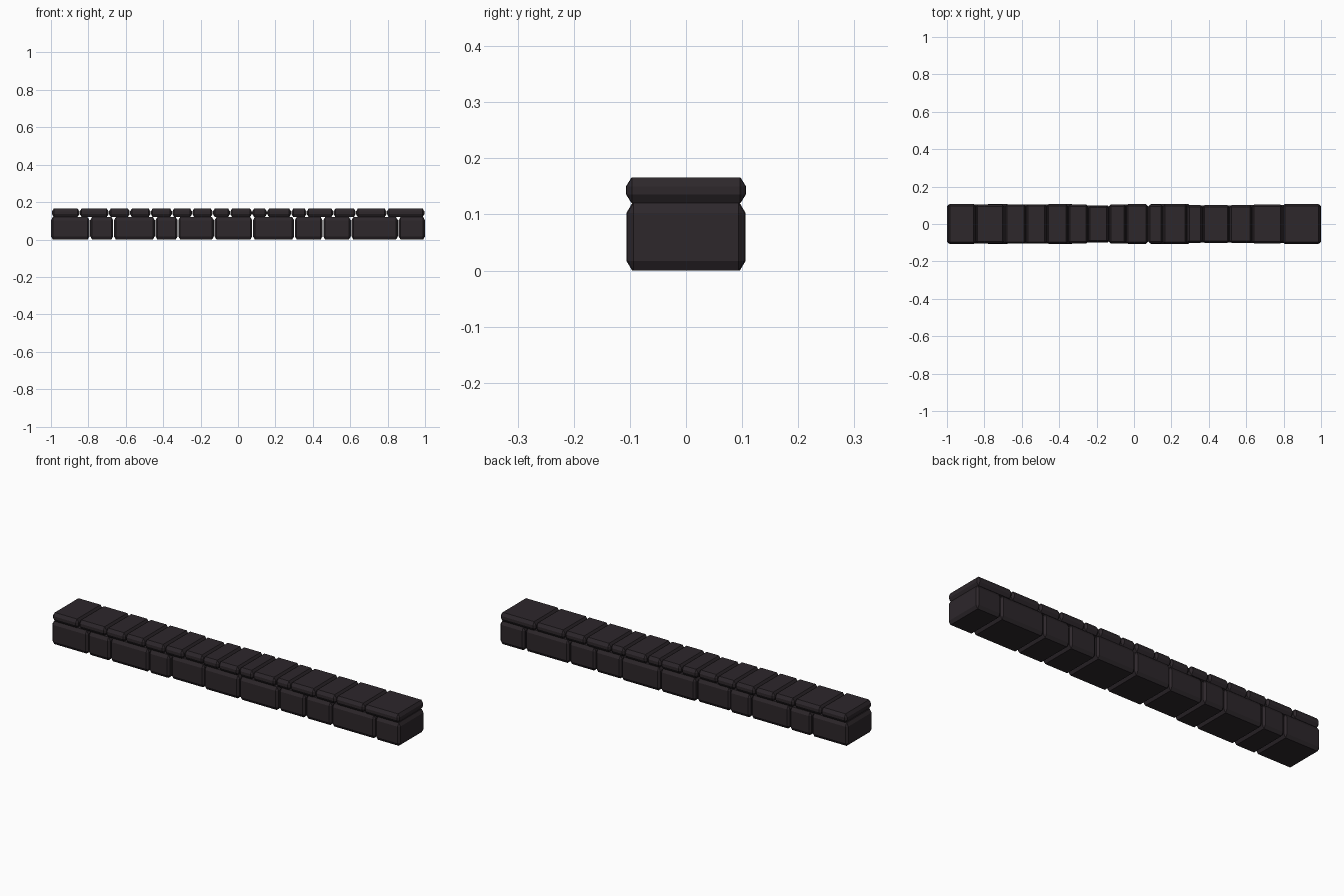
import bpy, bmesh

if "Cube" in bpy.data.objects:
    bpy.data.objects.remove(bpy.data.objects["Cube"])

# Dark stone material
stone = bpy.data.materials.new("dark_stone")
stone.diffuse_color = (0.026, 0.020, 0.024, 1)
stone.use_nodes = True
stone.node_tree.nodes["Principled BSDF"].inputs["Base Color"].default_value = stone.diffuse_color


def block(name, x0, x1, half_y, z0, z1, cx, cz):
    """Chamfered block; the chamfer is cx along x/y and cz along z."""
    k = cz / cx
    bm = bmesh.new()
    bmesh.ops.create_cube(bm, size=1)
    bmesh.ops.scale(bm, vec=(x1 - x0, 2 * half_y, (z1 - z0) / k), verts=bm.verts)
    bmesh.ops.bevel(bm, geom=bm.edges[:], offset=cx, segments=1,
                    profile=0.5, affect='EDGES')
    bmesh.ops.scale(bm, vec=(1, 1, k), verts=bm.verts)
    bmesh.ops.translate(bm, vec=((x0 + x1) / 2, 0, (z0 + z1) / 2), verts=bm.verts)
    me = bpy.data.meshes.new(name)
    bm.to_mesh(me)
    bm.free()
    me.materials.append(stone)
    ob = bpy.data.objects.new(name, me)
    bpy.context.collection.objects.link(ob)


def course(name, cuts, widths, z0, z1, cx, cz, gap):
    """Row of blocks between successive x cuts."""
    for i, (a, b, w) in enumerate(zip(cuts, cuts[1:], widths)):
        left = a if i == 0 else a + gap
        right = b if i == len(widths) - 1 else b - gap
        block(f"{name}_{i + 1}", left, right, w, z0, z1, cx, cz)


# Lower course of large blocks
lower = [-1, -0.792, -0.665, -0.443, -0.321, -0.127, 0.078, 0.302,
         0.454, 0.605, 0.857, 1]
lower_w = [0.105, 0.106, 0.104, 0.106, 0.098, 0.105, 0.106, 0.100,
           0.099, 0.101, 0.104]
course("lower_block", lower, lower_w, 0, 0.12, 0.010, 0.017, 0.002)

# Upper course of thin cap stones
upper = [-0.995, -0.847, -0.691, -0.578, -0.467, -0.352, -0.245, -0.135,
         -0.042, 0.075, 0.155, 0.285, 0.367, 0.510, 0.630, 0.795, 0.997]
upper_w = [0.107, 0.103, 0.105, 0.105, 0.106, 0.104, 0.097, 0.104,
           0.106, 0.104, 0.106, 0.101, 0.102, 0.101, 0.103, 0.106]
course("cap_stone", upper, upper_w, 0.12, 0.166, 0.010, 0.016, 0.001)
